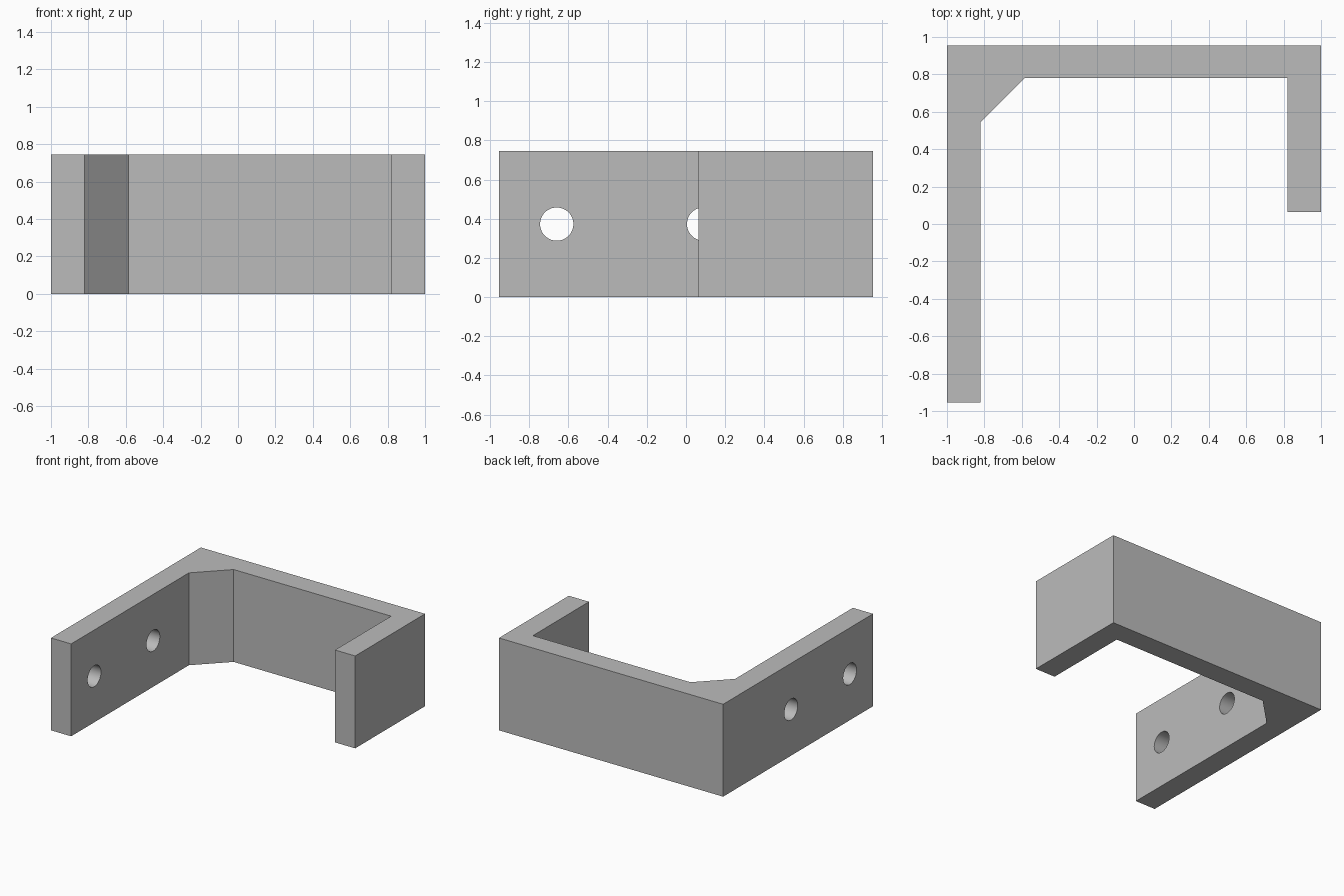
import bpy, bmesh
from mathutils import Matrix

cube = bpy.data.objects.get("Cube")
if cube:
    bpy.data.objects.remove(cube, do_unlink=True)

HEIGHT = 0.745
HOLE_RADIUS = 0.085
HOLE_Y = (-0.66, 0.09)

grey = bpy.data.materials.new("plain grey")
grey.use_nodes = True
colour = (0.5, 0.5, 0.5, 1)
grey.diffuse_color = colour
grey.node_tree.nodes["Principled BSDF"].inputs["Base Color"].default_value = colour


def add_object(name, bm):
    bmesh.ops.recalc_face_normals(bm, faces=bm.faces)
    mesh = bpy.data.meshes.new(name)
    bm.to_mesh(mesh)
    bm.free()
    mesh.materials.append(grey)
    obj = bpy.data.objects.new(name, mesh)
    bpy.context.collection.objects.link(obj)
    return obj


# Bracket: plan outline with a long arm, gusseted corner and short arm
outline = [(-1, -0.955), (-0.82, -0.955), (-0.82, 0.545), (-0.585, 0.78),
           (0.82, 0.78), (0.82, 0.065), (1, 0.065), (1, 0.955), (-1, 0.955)]
bm = bmesh.new()
base = bm.faces.new([bm.verts.new((x, y, 0)) for x, y in outline])
top = bmesh.ops.extrude_face_region(bm, geom=[base])["geom"]
bmesh.ops.translate(bm, vec=(0, 0, HEIGHT),
                    verts=[v for v in top if isinstance(v, bmesh.types.BMVert)])
bracket = add_object("bracket", bm)

# Screw holes through the long arm
bm = bmesh.new()
for y in HOLE_Y:
    place = Matrix.Translation((-0.91, y, HEIGHT / 2)) @ Matrix.Rotation(1.5707963, 4, 'Y')
    bmesh.ops.create_cone(bm, cap_ends=True, segments=48, radius1=HOLE_RADIUS,
                          radius2=HOLE_RADIUS, depth=0.4, matrix=place)
cutter = add_object("hole_cutter", bm)

cut = bracket.modifiers.new("screw holes", 'BOOLEAN')
cut.operation = 'DIFFERENCE'
cut.solver = 'EXACT'
cut.object = cutter
bpy.context.view_layer.objects.active = bracket
bracket.select_set(True)
bpy.ops.object.modifier_apply(modifier=cut.name)
bpy.data.objects.remove(cutter, do_unlink=True)
bpy.ops.object.shade_smooth_by_angle()
